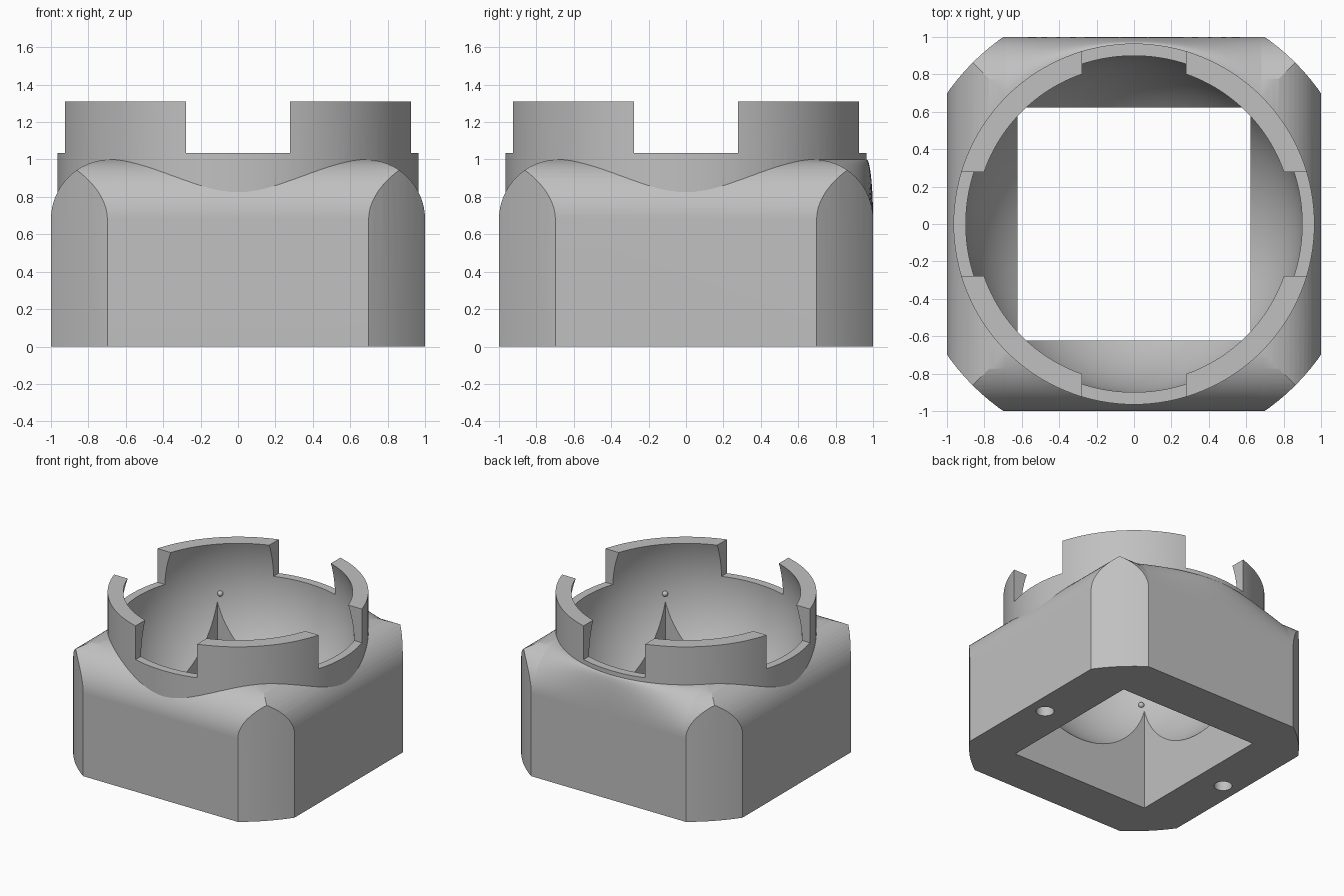
import bpy, bmesh
from math import sin, cos, pi, sqrt, radians
from mathutils import Matrix, Vector

if "Cube" in bpy.data.objects:
    bpy.data.objects.remove(bpy.data.objects["Cube"])

RING, TOP, FILLET = 0.965, 1.0, 0.32      # collar radius, body height, edge rounding
SPHERE_R, SPHERE_Z = 0.9, 1.01            # socket
STEPS = 16

grey = bpy.data.materials.new("plain grey")
grey.use_nodes = True
colour = (0.53, 0.53, 0.53, 1)
grey.diffuse_color = colour
grey.node_tree.nodes["Principled BSDF"].inputs["Base Color"].default_value = colour


def finish(name, bm):
    bmesh.ops.recalc_face_normals(bm, faces=bm.faces)
    mesh = bpy.data.meshes.new(name)
    bm.to_mesh(mesh)
    bm.free()
    mesh.materials.append(grey)
    obj = bpy.data.objects.new(name, mesh)
    bpy.context.collection.objects.link(obj)
    return obj


def loft(name, sections):
    """Skin a list of equal-length closed sections and cap both ends."""
    bm = bmesh.new()
    rows = [[bm.verts.new(p) for p in s] for s in sections]
    n = len(rows[0])
    for a, b in zip(rows, rows[1:]):
        for i in range(n):
            j = (i + 1) % n
            bm.faces.new((a[i], a[j], b[j], b[i]))
    bm.faces.new(rows[0])
    bm.faces.new(rows[-1])
    bmesh.ops.triangulate(bm, faces=[f for f in bm.faces if len(f.verts) == 4])
    return finish(name, bm)


def cylinder(name, r, z0, z1, x=0, segments=128):
    bm = bmesh.new()
    bmesh.ops.create_cone(bm, cap_ends=True, segments=segments, radius1=r, radius2=r,
                          depth=z1 - z0, matrix=Matrix.Translation((x, 0, (z0 + z1) / 2)))
    return finish(name, bm)


def box(name, hx, hy, z0, z1):
    bm = bmesh.new()
    bmesh.ops.create_cube(bm, size=2, matrix=Matrix.Translation((0, 0, (z0 + z1) / 2))
                          @ Matrix.Diagonal((hx, hy, (z1 - z0) / 2, 1)))
    return finish(name, bm)


def sphere(name, r, centre, u, v):
    bm = bmesh.new()
    bmesh.ops.create_uvsphere(bm, u_segments=u, v_segments=v, radius=r,
                              matrix=Matrix.Translation(centre))
    return finish(name, bm)


def combine(target, tool, operation):
    mod = target.modifiers.new(operation, 'BOOLEAN')
    mod.operation, mod.solver, mod.object = operation, 'EXACT', tool
    bpy.context.view_layer.objects.active = target
    bpy.ops.object.modifier_apply(modifier=mod.name)
    bpy.data.objects.remove(tool)


def arc(width, height):
    """Rounded edge from the wall up to the top, as (distance from centre, z)."""
    return [(1 - width + width * cos(t), TOP - height + height * sin(t))
            for t in (pi / 2 * i / STEPS for i in range(STEPS + 1))]


# Body: front edge evenly rounded, rear rounding runs out to the collar
def section(x):
    rear = 1 - sqrt(RING ** 2 - min(abs(x), 0.683) ** 2)
    front = [(-y, z) for y, z in reversed(arc(FILLET, FILLET))]
    pts = [(1, 0)] + arc(rear, FILLET) + front + [(-1, 0)]
    return [Vector((x, y, z)) for y, z in pts]


stations = [-1.1] + [0.683 * sin(pi / 2 * i / 16) for i in range(-16, 17)] + [1.1]
body = loft("socket_housing", [section(x) for x in stations])

# Side edges rounded the same way
half = arc(FILLET, FILLET)
side = [(1, -0.2)] + half + [(1 - FILLET, 1.2)]
side += [(-x, z) for x, z in reversed(side)]
combine(body, loft("side_shape", [[(x, y, z) for x, z in side] for y in (-1.2, 1.2)]), 'INTERSECT')

# Softly curved corners
combine(body, cylinder("corner_shape", 1.22, -0.3, 1.3), 'INTERSECT')

# Collar with four raised tabs
collar = cylinder("collar", RING, 0.5, 1.31)
for hx, hy in ((0.278, 1.2), (1.2, 0.278)):
    combine(collar, box("tab_gap", hx, hy, 1.035, 1.6), 'DIFFERENCE')
combine(body, collar, 'UNION')

# Round socket, square opening and blind screw holes
combine(body, sphere("socket", SPHERE_R, (0, 0, SPHERE_Z), 128, 64), 'DIFFERENCE')
combine(body, box("opening", 0.623, 0.623, -0.2, 0.9), 'DIFFERENCE')
for x in (-0.86, 0.86):
    combine(body, cylinder("screw_hole", 0.067, -0.2, 0.3, x, 32), 'DIFFERENCE')

# Small bearing beads in the socket wall above each corner
beads = []
for i, degrees in enumerate((45, 133.5, 226.5, 315)):
    a = radians(degrees)
    beads.append(sphere(f"bearing_bead_{i + 1}", 0.022,
                        (0.89 * cos(a), 0.89 * sin(a), 0.885), 16, 10))

for obj in [body] + beads:
    bpy.ops.object.select_all(action='DESELECT')
    obj.select_set(True)
    bpy.context.view_layer.objects.active = obj
    bpy.ops.object.shade_smooth_by_angle(angle=radians(25))
weighted = body.modifiers.new("even_shading", 'WEIGHTED_NORMAL')
weighted.keep_sharp = True
